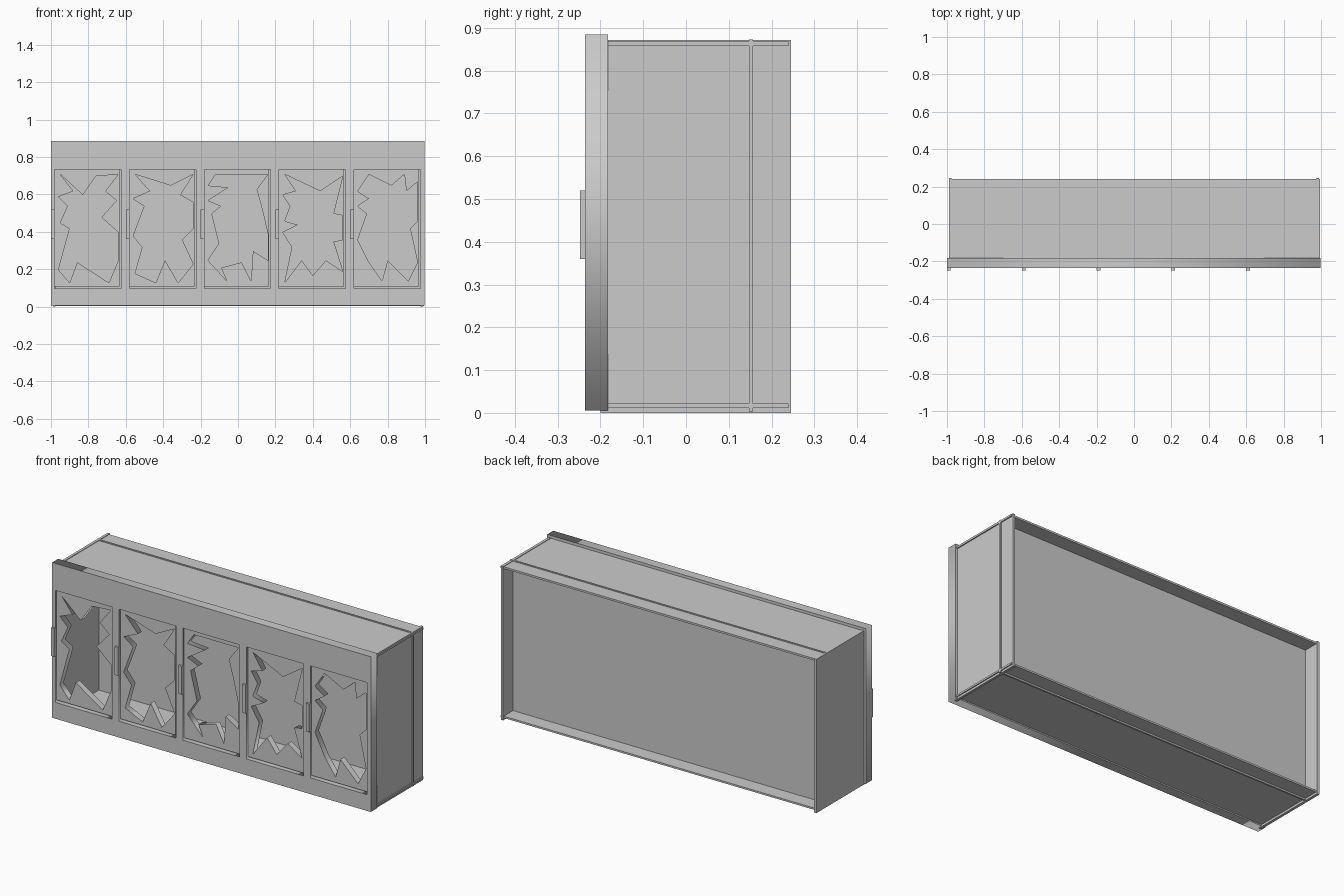
import bpy

if "Cube" in bpy.data.objects:
    bpy.data.objects.remove(bpy.data.objects["Cube"])

DOOR_W, DOOR_H, DOOR_Z, PITCH = 0.355, 0.635, 0.097, 0.40


def box(name, x, y, z):
    bpy.ops.mesh.primitive_cube_add(size=1, location=[(a + b) / 2 for a, b in (x, y, z)])
    o = bpy.context.object
    o.name = name
    o.scale = [b - a for a, b in (x, y, z)]
    bpy.ops.object.transform_apply(location=False, rotation=False, scale=True)
    return o


def rect(x0, x1, z0, z1):
    return [(x0, z0), (x1, z0), (x1, z1), (x0, z1)]


def plate(name, loops, y0, y1):
    """Upright flat plate: first loop is the outline, the others are holes."""
    c = bpy.data.curves.new(name, 'CURVE')
    c.dimensions = '2D'
    c.fill_mode = 'BOTH'
    c.extrude = (y1 - y0) / 2
    for pts in loops:
        s = c.splines.new('POLY')
        s.points.add(len(pts) - 1)
        for p, (x, z) in zip(s.points, pts):
            p.co = (x, z, 0, 1)
        s.use_cyclic_u = True
    o = bpy.data.objects.new(name, c)
    o.rotation_euler[0] = 1.5707963
    o.location.y = (y0 + y1) / 2
    bpy.context.collection.objects.link(o)
    bpy.ops.object.select_all(action='DESELECT')
    o.select_set(True)
    bpy.context.view_layer.objects.active = o
    bpy.ops.object.convert(target='MESH')
    return o


def door_x(i):
    return -0.98 + PITCH * i


def broken_door(i, hole):
    # Door pane with a shattered hole (hole in hundredths from the lower left corner)
    x = door_x(i)
    jag = [(x + u / 100, DOOR_Z + v / 100) for u, v in hole]
    plate(f"broken_door_{i + 1}",
          [rect(x, x + DOOR_W - 0.008, DOOR_Z + 0.01, DOOR_Z + DOOR_H), jag], -0.225, -0.19)
    # Pull handle on the post beside the door
    box(f"handle_{i + 1}", (x - 0.02, x), (-0.248, -0.23), (0.36, 0.52))


# Case panels; the top, bottom and back poke slightly through the sides
box("left_panel", (-0.99, -0.975), (-0.2, 0.246), (0, 0.872))
box("right_panel", (0.975, 0.988), (-0.2, 0.246), (0, 0.872))
box("top_panel", (-0.98, 0.994), (-0.2, 0.24), (0.858, 0.869))
box("bottom_panel", (-0.98, 0.994), (-0.2, 0.24), (0.012, 0.022))
box("back_panel", (-0.98, 0.994), (0.147, 0.157), (0.003, 0.873))

# Front frame with five door openings
openings = [rect(door_x(i), door_x(i) + DOOR_W, DOOR_Z, DOOR_Z + DOOR_H) for i in range(5)]
plate("front_frame", [rect(-1, 0.998, 0.005, 0.885)] + openings, -0.236, -0.182)

# Shattered doors
broken_door(0, [(3, 61), (15, 50), (22, 60), (34, 61), (27, 52), (33, 47), (25, 38), (34, 30),
                (34, 15), (29, 3), (12, 14), (8, 3), (2, 10), (8, 32), (3, 35), (7, 44), (2, 49), (10, 52)])
broken_door(1, [(3, 61), (22, 55), (34, 61), (27, 50), (34, 46), (34, 32), (28, 26), (34, 13),
                (26, 3), (19, 15), (14, 3), (3, 8), (7, 22), (2, 28), (8, 44), (2, 48), (11, 52)])
broken_door(2, [(6, 61), (34, 61), (28, 53), (31, 42), (34, 29), (34, 15), (26, 20), (25, 4),
                (20, 14), (9, 11), (12, 4), (2, 15), (8, 24), (4, 40), (9, 44), (2, 47), (13, 54), (2, 55)])
broken_door(3, [(3, 61), (22, 52), (34, 60), (29, 40), (34, 39), (34, 26), (29, 25), (34, 9),
                (25, 15), (18, 7), (12, 15), (3, 3), (7, 22), (2, 30), (10, 34), (3, 36), (6, 44), (2, 50), (9, 52)])
broken_door(4, [(8, 61), (20, 55), (27, 61), (28, 52), (34, 57), (34, 36), (30, 32), (34, 14),
                (29, 4), (18, 15), (15, 4), (8, 14), (2, 26), (7, 40), (2, 44), (8, 48), (2, 52)])
